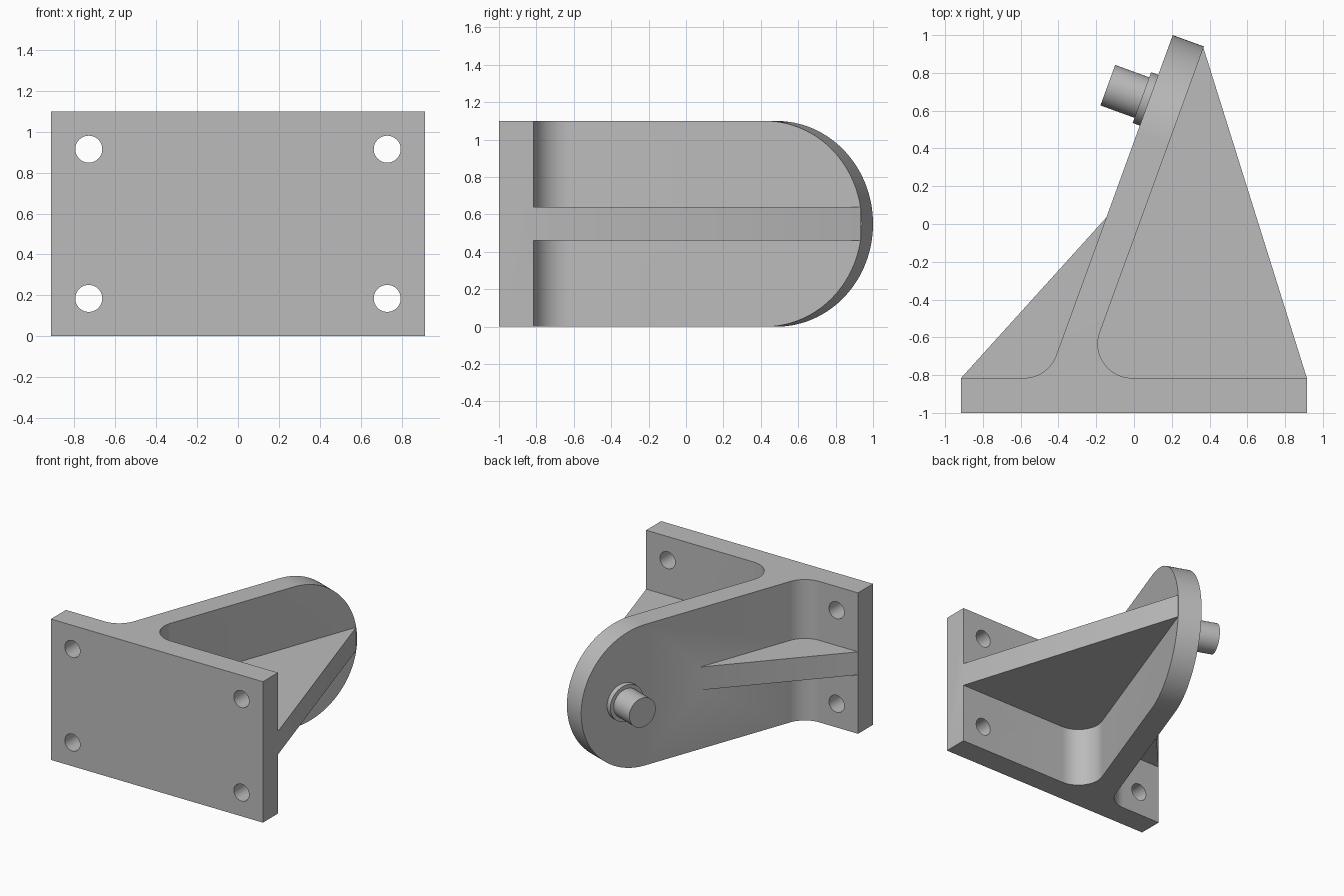
import bpy, bmesh
from math import sin, cos, tan, pi, radians
from mathutils import Vector, Matrix

cube = bpy.data.objects.get("Cube")
if cube:
    bpy.data.objects.remove(cube, do_unlink=True)

grey = bpy.data.materials.new("plain grey")
grey.use_nodes = True
grey.diffuse_color = (0.5, 0.5, 0.5, 1)
grey.node_tree.nodes["Principled BSDF"].inputs["Base Color"].default_value = (0.5, 0.5, 0.5, 1)

W, H, BACK = 0.915, 1.1, -0.815          # plate half width, height, rear face
LEAN = radians(20)
ALONG = Vector((sin(LEAN), cos(LEAN), 0))   # direction of the arm
ACROSS = Vector((cos(LEAN), -sin(LEAN), 0)) # through the arm's thickness
UP = Vector((0, 0, 1))
TIP = Vector((0.205, 1.0, 0))            # far corner of the arm
THICK, FILLET = 0.176, 0.18


def prism(name, points, depth):
    """Solid made by sweeping a closed outline along a vector."""
    bm = bmesh.new()
    face = bm.faces.new([bm.verts.new(p) for p in points])
    new = bmesh.ops.extrude_face_region(bm, geom=[face])["geom"]
    bmesh.ops.translate(bm, vec=depth, verts=[v for v in new if isinstance(v, bmesh.types.BMVert)])
    bmesh.ops.recalc_face_normals(bm, faces=bm.faces)
    mesh = bpy.data.meshes.new(name)
    bm.to_mesh(mesh)
    bm.free()
    mesh.materials.append(grey)
    ob = bpy.data.objects.new(name, mesh)
    bpy.context.collection.objects.link(ob)
    return ob


def disc(centre, u, v, r, n=48):
    return [centre + r * (cos(2 * pi * i / n) * u + sin(2 * pi * i / n) * v) for i in range(n)]


def combine(target, other, operation):
    mod = target.modifiers.new(operation, "BOOLEAN")
    mod.operation, mod.solver, mod.object = operation, "EXACT", other
    bpy.context.view_layer.objects.active = target
    bpy.ops.object.modifier_apply(modifier=mod.name)
    bpy.data.objects.remove(other, do_unlink=True)


def smooth(ob):
    bpy.ops.object.select_all(action="DESELECT")
    ob.select_set(True)
    bpy.context.view_layer.objects.active = ob
    bpy.ops.object.shade_smooth_by_angle(angle=radians(25))


def fillet(cx, start, end, n=16):
    c = Vector((cx, BACK + FILLET, 0))
    return [c + FILLET * Vector((cos(a), sin(a), 0))
            for a in (start + (end - start) * i / n for i in range(n + 1))]


# Plate and leaning arm share one plan outline with filleted corners
tip_right = TIP + THICK * ACROSS
foot_left = TIP.x - (TIP.y - BACK) * tan(LEAN)
foot_right = tip_right.x - (tip_right.y - BACK) * tan(LEAN)
left_c = foot_left - FILLET * tan(radians(35))
right_c = foot_right + FILLET * tan(radians(55))
outline = [Vector((-W, -1, 0)), Vector((W, -1, 0)), Vector((W, BACK, 0))]
outline += fillet(right_c, 1.5 * pi, pi - LEAN)
outline += [tip_right, TIP]
outline += fillet(left_c, -LEAN, -pi / 2)
outline += [Vector((-W, BACK, 0))]
bracket = prism("bracket", outline, H * UP)

# Round the end of the arm
R = H / 2
end = TIP.dot(ALONG) - R
side = [(-3, -0.1), (end, -0.1)]
side += [(end + R * cos(a), R + R * sin(a)) for a in (-pi / 2 + pi * i / 64 for i in range(65))]
side += [(end, H + 0.1), (-3, H + 0.1)]
rounder = prism("arm_rounder", [s * ALONG + z * UP - 3 * ACROSS for s, z in side], 6 * ACROSS)
combine(bracket, rounder, "INTERSECT")

# Stiffening rib on both sides of the arm
inner = tip_right - 0.1 * ACROSS - 0.12 * ALONG
rib_end = tip_right - 0.008 * ALONG
rib_plan = [(-W, BACK), (-0.9, -0.9), (0.9, -0.9), (W, BACK),
            rib_end.xy, inner.xy, (-0.105, 0.08)]
rib = prism("rib", [Vector((p[0], p[1], 0.46)) for p in rib_plan], 0.18 * UP)
combine(bracket, rib, "UNION")

# Four bolt holes
for x in (-0.73, 0.73):
    for z in (0.185, 0.915):
        hole = prism("hole", disc(Vector((x, -1.2, z)), Vector((1, 0, 0)), UP, 0.066),
                     Vector((0, 0.5, 0)))
        combine(bracket, hole, "DIFFERENCE")
smooth(bracket)

# Pin with its collar on the arm's outer face
seat = Vector((0.067, 0.66, R))
for name, radius, length in (("pin_collar", 0.143, 0.027), ("pin", 0.114, 0.219)):
    start = seat + 0.05 * ACROSS
    smooth(prism(name, disc(start, ALONG, UP, radius), -(length + 0.05) * ACROSS))
